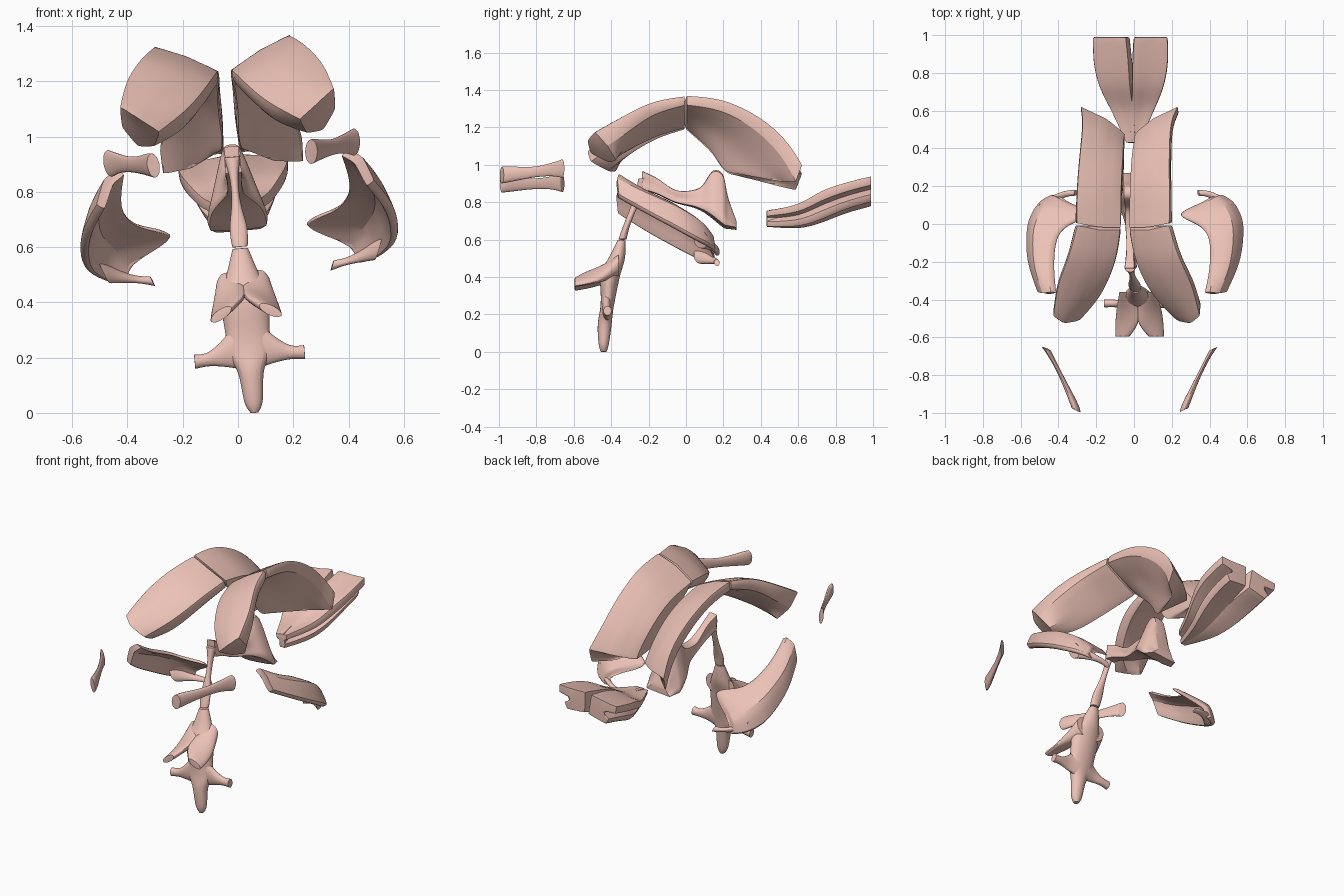
import bpy, bmesh, math
from mathutils import Vector, Matrix

# The whole bone set leans about 5 degrees; T maps the upright frame to the leaning one
T = Matrix.Translation((0.06, 0, 0)) @ Matrix.Rotation(math.radians(-5), 4, 'Y')
FLIP = T @ Matrix.Diagonal((-1, 1, 1, 1)) @ T.inverted()


def refine(rings):
    """Insert a spline-interpolated ring between each two stations"""
    rs = [[Vector(p) for p in r] for r in rings]
    ext = [[a * 2 - b for a, b in zip(rs[0], rs[1])]] + rs + [[a * 2 - b for a, b in zip(rs[-1], rs[-2])]]
    out = []
    for k in range(len(rs) - 1):
        out.append(rs[k])
        out.append([(b * 9 + c * 9 - a - d) / 16 for a, b, c, d in zip(*ext[k:k + 4])])
    return out + [rs[-1]]


def loft(name, rings, mat=Matrix(), long_crease=0.0, cap_crease=0.75):
    bm = bmesh.new()
    cr = bm.edges.layers.float.new('crease_edge')
    vs = [[bm.verts.new(mat @ p) for p in r] for r in refine(rings)]
    n = len(vs[0])
    for a, b in zip(vs, vs[1:]):
        for i in range(n):
            j = (i + 1) % n
            bm.faces.new((a[i], a[j], b[j], b[i]))
            bm.edges.get((a[i], b[i]))[cr] = long_crease
    for end in (vs[0], vs[-1]):
        bm.faces.new(end)
        for i in range(n):
            bm.edges.get((end[i], end[(i + 1) % n]))[cr] = cap_crease
    bmesh.ops.recalc_face_normals(bm, faces=bm.faces)
    me = bpy.data.meshes.new(name)
    bm.to_mesh(me)
    bm.free()
    me.materials.append(bone)
    ob = bpy.data.objects.new(name, me)
    bpy.context.collection.objects.link(ob)
    sub = ob.modifiers.new('smooth', 'SUBSURF')
    sub.levels = sub.render_levels = 2
    bpy.ops.object.select_all(action='DESELECT')
    ob.select_set(True)
    bpy.context.view_layer.objects.active = ob
    bpy.ops.object.shade_smooth_by_angle(angle=math.radians(40))


def pair(name, rings, mat=Matrix(), **kw):
    loft(name + '_right', rings, mat, **kw)
    loft(name + '_left', rings, FLIP @ mat, **kw)


def tube(stations, a, b, n=8):
    """stations: x, y, z, radius along a, radius along b"""
    a, b = Vector(a).normalized(), Vector(b).normalized()
    return [[Vector(s[:3]) + a * s[3] * 1.1 * math.cos(t) + b * s[4] * 1.1 * math.sin(t)
             for t in (2 * math.pi * i / n for i in range(n))] for s in stations]


bone = bpy.data.materials.new('bone_pink')
bone.diffuse_color = (0.84, 0.54, 0.47, 1)

# Front roof bones
pair('front_roof', [
    [(-.03, -.03, 1.24), (.08, -.03, 1.315), (.19, -.005, 1.372), (.205, -.005, 1.32), (.09, -.005, 1.25), (-.015, -.005, 1.19)],
    [(0, -.2, 1.21), (.13, -.2, 1.29), (.24, -.17, 1.345), (.255, -.17, 1.27), (.14, -.17, 1.2), (.03, -.17, 1.14)],
    [(.09, -.38, 1.13), (.21, -.37, 1.22), (.31, -.32, 1.275), (.32, -.3, 1.18), (.23, -.32, 1.1), (.13, -.34, 1.05)],
    [(.22, -.515, 1.06), (.3, -.53, 1.13), (.35, -.49, 1.18), (.355, -.42, 1.1), (.31, -.37, 1.02), (.25, -.41, 1.01)],
], long_crease=0.4)

# Rear roof bones, with the inner flange growing downwards
pair('rear_roof', [
    [(-.03, -.022, 1.24), (.08, -.02, 1.315), (.19, .003, 1.372), (.205, .003, 1.32), (.09, .003, 1.25), (-.015, .003, 1.19)],
    [(-.025, .2, 1.2), (.08, .2, 1.285), (.19, .2, 1.35), (.2, .19, 1.29), (.08, .17, 1.18), (0, .13, 1.07)],
    [(-.015, .37, 1.09), (.08, .38, 1.18), (.19, .4, 1.255), (.2, .37, 1.19), (.08, .29, 1.06), (0, .17, 1.0)],
    [(0, .46, .98), (.09, .5, 1.07), (.2, .54, 1.13), (.21, .51, 1.05), (.1, .4, .97), (.01, .21, .96)],
    [(0, .48, .94), (.1, .56, .97), (.235, .625, 1.0), (.24, .59, .905), (.13, .5, .91), (.02, .25, .955)],
], long_crease=0.5)

# Grooved plates at the very back: y, inner x, outer x, bottom z, top z
plates = []
for y, xi, xo, zb, zt in [(.99, -.002, .178, .80, .94), (.85, -.01, .18, .76, .905), (.72, -.01, .155, .705, .86),
                          (.6, -.015, .105, .67, .79), (.43, -.02, .03, .67, .755)]:
    h, w = zt - zb, xo - xi
    plates.append([(xi, y, zt), (xi + w * .5, y, zt - h * .05), (xo, y, zt), (xo, y, zt - h * .35),
                   (xi + w * .4, y, zb + h * .5), (xi + w * .8, y, zb + h * .3),
                   (xi + w * .7, y, zb), (xi, y, zb + h * .05)])
pair('rear_plate', plates, long_crease=0.5)

# Slim bars in front
pair('front_bar', tube([(.265, -.985, .945, .045, .025), (.28, -.94, .95, .042, .028), (.335, -.82, .96, .028, .018),
                        (.385, -.72, .975, .035, .018), (.42, -.66, .98, .05, .025)], (0, 0, 1), (.9, .43, 0)))

# Side crescents: top inner, ridge and lower outer edge, given a thickness
side = []
for a, b, c in [((.40, -.36, .955), (.45, -.37, .93), (.495, -.36, .84)),
                ((.425, -.22, .87), (.51, -.22, .86), (.565, -.2, .75)),
                ((.42, -.07, .8), (.53, -.06, .79), (.585, -.05, .67)),
                ((.36, .0, .745), (.52, .03, .74), (.575, .04, .62)),
                ((.255, .055, .7), (.49, .1, .69), (.53, .12, .58)),
                ((.39, .12, .645), (.44, .15, .62), (.47, .155, .56))]:
    side.append([a, b, c] + [(p[0] - .03, p[1] - .005, p[2] - .022) for p in (c, b, a)])
pair('side_crescent', side, long_crease=0.4)
pair('crescent_hook', tube([(.51, .08, .6, .05, .04), (.45, .13, .57, .026, .025), (.39, .16, .548, .015, .017),
                            (.34, .165, .533, .02, .015)], (.3, -.3, 1), (0, 1, .3)))

# Middle keel: y, top z, bottom z, half width at top, half width below
keel = []
for y, zt, zb, wt, wb in [(-.235, .97, .87, .03, .035), (-.15, .93, .845, .02, .03), (-.06, .865, .8, .03, .03),
                          (.03, .865, .78, .035, .05), (.09, .89, .755, .03, .08), (.14, .975, .72, .03, .11),
                          (.2, .955, .67, .03, .12), (.22, .84, .665, .04, .11), (.27, .70, .66, .05, .09)]:
    zm = zb + (zt - zb) * .4
    keel.append([(-wt, y, zt), (wt, y, zt), (wb * .7, y, zm), (wb, y, zb), (-wb, y, zb), (-wb * .7, y, zm)])
loft('middle_keel', keel, T, long_crease=0.4)

# Thin stalk below the keel
loft('stalk', tube([(0, -.23, .93, .03, .025), (0, -.25, .85, .015, .02), (0, -.285, .76, .016, .018),
                    (0, -.32, .67, .033, .018), (0, -.34, .603, .028, .022)], (1, 0, 0), (0, 1, 0)), T)

# Lower spike with its hoods and arms
loft('lower_spike', tube([(0, -.345, .598, .028, .022), (0, -.37, .5, .06, .045), (0, -.405, .42, .09, .055),
                          (0, -.415, .3, .08, .04), (0, -.425, .22, .08, .035), (0, -.435, .15, .045, .038),
                          (0, -.44, .04, .035, .028), (0, -.44, 0, .013, .015)], (1, 0, 0), (0, 1, 0)), T)
pair('spike_hood', tube([(.045, -.36, .46, .05, .06), (.055, -.45, .415, .072, .035), (.065, -.53, .39, .072, .022),
                         (.09, -.595, .365, .045, .018)], (.85, 0, -.5), (.5, 0, .85)), T)
pair('spike_arm', tube([(.03, -.42, .25, .03, .09), (.09, -.425, .225, .022, .05), (.15, -.42, .207, .02, .024),
                        (.2, -.42, .203, .022, .026)], (0, 1, 0), (0, 0, 1)), T)
